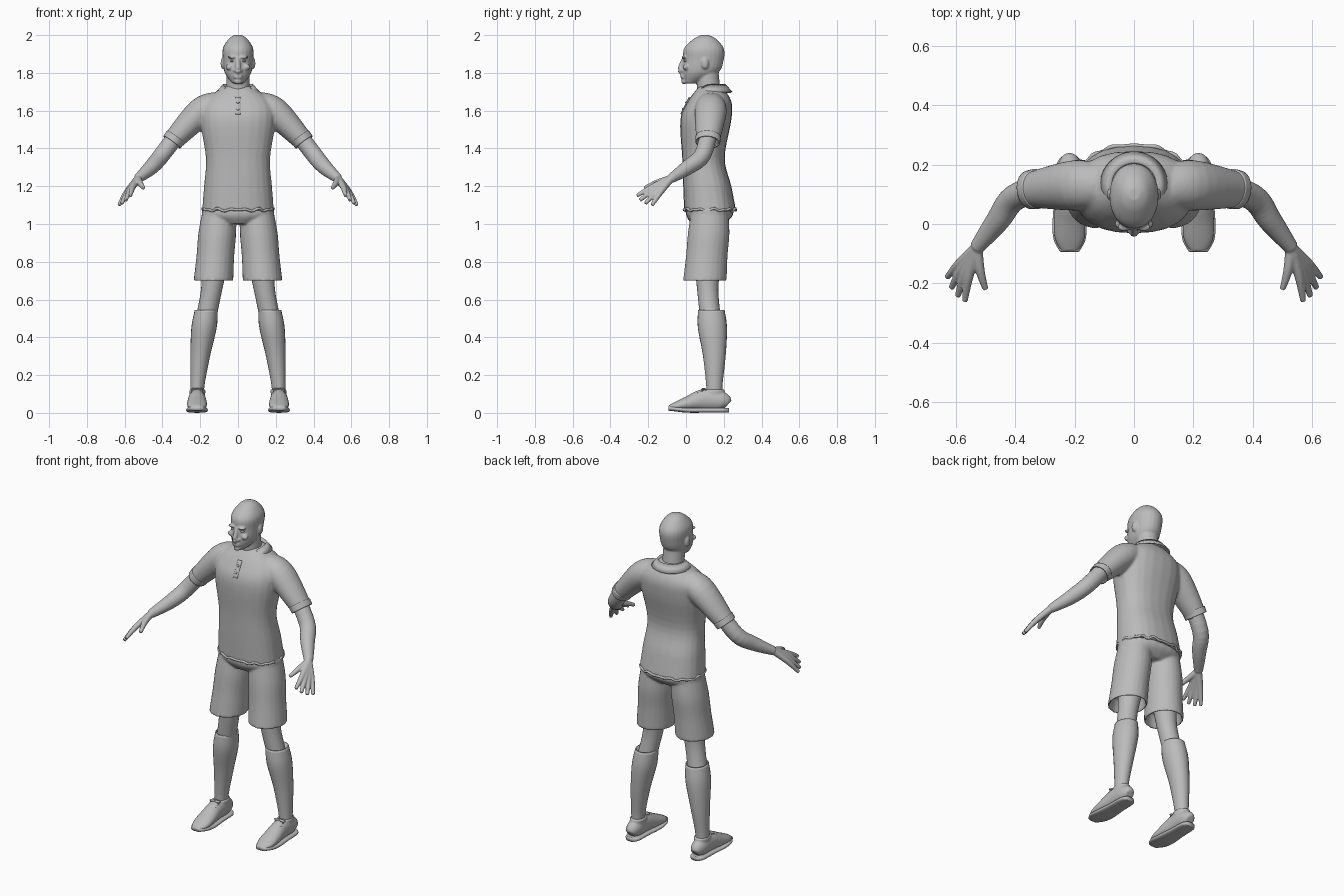
import bpy, bmesh
from math import sin, cos, pi, copysign
from mathutils import Vector, Matrix

cube = bpy.data.objects.get("Cube")
if cube:
    bpy.data.objects.remove(cube, do_unlink=True)

SIDES = (1, -1)
GREY = (.5, .5, .5, 1)
grey = bpy.data.materials.new("plain_grey")
grey.use_nodes = True
grey.diffuse_color = GREY
grey.node_tree.nodes["Principled BSDF"].inputs["Base Color"].default_value = GREY


def squared(angle, power):
    """Point on a unit circle, pushed towards a square when power is below one."""
    return [copysign(abs(value) ** power, value) for value in (cos(angle), sin(angle))]


def spline(rows, steps=5):
    """Smooth curve through every row."""
    points = [Vector(row) for row in rows]
    points = [points[0], *points, points[-1]]
    result = []
    for a, b, c, d in zip(points, points[1:], points[2:], points[3:]):
        for step in range(steps):
            t = step / steps
            bend = (a * 2 - b * 5 + c * 4 - d) * t + (b * 3 - a - c * 3 + d) * (t * t)
            result.append(b + (c - a + bend) * (t / 2))
    return result + [points[-1]]


def tube(bm, rows, side=1, flat=False, power=1, deep=1, hollow=False, count=24):
    """Closed loft through rows of x, y, z and one or two radii."""
    rings = spline(rows)
    centres = [Vector((ring[0] * side, ring[1], ring[2])) for ring in rings]
    sizes = [(ring[3], ring[-1] * deep) for ring in rings]
    frames = []
    for i in range(len(rings)):
        u, v = Vector((1, 0, 0)), Vector((0, 1, 0))
        if not flat:
            along = centres[min(i + 1, len(rings) - 1)] - centres[max(i - 1, 0)]
            u = along.cross(Vector((0, 0, 1))).normalized()
            v = u.cross(along).normalized()
        frames.append((u, v))
    sections = list(zip(centres, sizes, frames))
    if hollow:
        for index, shrink in ((-1, .9), (-4, .8)):
            centre, (across, up), frame = sections[:len(rings)][index]
            sections.append((centre, (across * shrink, up * shrink), frame))
    loops = []
    for centre, (across, up), (u, v) in sections:
        outline = [squared(2 * pi * k / count, power) for k in range(count)]
        loops.append([bm.verts.new(centre + u * across * c + v * up * s) for c, s in outline])
    for low, high in zip(loops, loops[1:]):
        for k in range(count):
            bm.faces.new((low[k - 1], low[k], high[k], high[k - 1]))
    bm.faces.new(loops[0])
    bm.faces.new(loops[-1])


def stack(bm, rows, power):
    """Horizontal sections given as height, half width, front and back."""
    rings = [(0, (front + back) / 2, z, width, (back - front) / 2) for z, width, front, back in rows]
    tube(bm, rings, flat=True, power=power)


def pair(bm, rows, **options):
    for side in SIDES:
        tube(bm, rows, side=side, **options)


def ball(bm, place, size):
    matrix = Matrix.Translation(place) @ Matrix.Diagonal((*size, 1))
    bmesh.ops.create_uvsphere(bm, u_segments=20, v_segments=12, radius=1, matrix=matrix)


def finish(bm, name, voxel=0):
    """Make the object; with a voxel size, its pieces fuse into one skin."""
    bmesh.ops.recalc_face_normals(bm, faces=bm.faces)
    mesh = bpy.data.meshes.new(name)
    bm.to_mesh(mesh)
    bm.free()
    mesh.materials.append(grey)
    mesh.shade_smooth()
    obj = bpy.data.objects.new(name, mesh)
    bpy.context.collection.objects.link(obj)
    if voxel:
        fuse = obj.modifiers.new("fuse", "REMESH")
        fuse.mode, fuse.voxel_size, fuse.use_smooth_shade = "VOXEL", voxel, True
        soften = obj.modifiers.new("soften", "SMOOTH")
        soften.factor, soften.iterations = .5, 4
    return obj


# Head and neck, with the features fused in
bm = bmesh.new()
stack(bm, [(1.745, .03, -.01, .06), (1.8, .07, -.02, .17), (1.87, .08, -.015, .2),
           (1.93, .08, -.01, .2), (1.98, .05, .04, .16), (2, .02, .08, .12)], power=.95)
tube(bm, [(0, .13, 1.64, .07), (0, .12, 1.72, .062), (0, .11, 1.83, .06)], flat=True)
tube(bm, [(0, -.01, 1.88, .01), (0, -.03, 1.82, .015), (0, -.02, 1.805, .015)])
ball(bm, (0, -.01, 1.755), (.02, .015, .015))
for lip in (1.776, 1.788):
    ball(bm, (0, -.018, lip), (.025, .012, .007))
for s in SIDES:
    ball(bm, (s * .016, -.02, 1.813), (.01, .01, .008))
    ball(bm, (s * .032, -.01, 1.883), (.025, .015, .007))
    ball(bm, (s * .045, 0, 1.83), (.02, .016, .016))
    ball(bm, (s * .082, .1, 1.85), (.01, .02, .03))
finish(bm, "head", voxel=.005)

# Eyes
bm = bmesh.new()
for s in SIDES:
    ball(bm, (s * .03, -.003, 1.863), (.014, .01, .006))
finish(bm, "eyes")

# Shirt: torso and open sleeves
bm = bmesh.new()
stack(bm, [(1.07, .19, -.01, .265), (1.2, .18, -.015, .24), (1.35, .17, -.02, .205),
           (1.55, .2, -.03, .24), (1.65, .18, .01, .24), (1.73, .07, .07, .19)], power=.85)
pair(bm, [(.11, .13, 1.64, .07), (.2, .13, 1.59, .085), (.35, .115, 1.435, .06)],
     deep=.9, hollow=True)
finish(bm, "shirt", voxel=.008)

# Sleeve cuffs
bm = bmesh.new()
pair(bm, [(.33, .118, 1.46, .068), (.35, .115, 1.433, .066)], deep=.85, hollow=True)
finish(bm, "sleeve_cuffs")

# Rumpled shirt hem
curve = bpy.data.curves.new("shirt_hem", "CURVE")
curve.dimensions, curve.bevel_depth = "3D", .007
line = curve.splines.new("POLY")
STEPS = 96
line.points.add(STEPS - 1)
line.use_cyclic_u = line.use_smooth = True
for i, point in enumerate(line.points):
    angle = 2 * pi * i / STEPS
    x, y = squared(angle, .85)
    wave = (sin(angle * 11) + sin(angle * 17)) / 250
    point.co = (x * (.185 + wave / 2), .127 + y * (.137 + wave / 2), 1.075 + wave, 1)
curve.materials.append(grey)
bpy.context.collection.objects.link(bpy.data.objects.new("shirt_hem", curve))

# Turned-down collar, open at the front
bm = bmesh.new()
previous = None
SPAN, GAP = 32, .16
for i in range(SPAN + 1):
    angle = GAP + 2 * (pi - GAP) * i / SPAN
    drop = max(cos(angle), 0) ** 2 / 20
    row = [bm.verts.new((radius * sin(angle), .13 - radius * cos(angle), z - drop))
           for radius, z in ((.07, 1.71), (.08, 1.74), (.115, 1.7))]
    if previous:
        for k in range(2):
            bm.faces.new((previous[k], row[k], row[k + 1], previous[k + 1]))
    previous = row
finish(bm, "collar").modifiers.new("cloth", "SOLIDIFY").thickness = .008

# Button strip and buttons
bm = bmesh.new()
top, bottom = Vector((0, .02, 1.67)), Vector((0, -.025, 1.58))
tube(bm, [(*top, .014, .006), (*bottom, .014, .006)])
for part in (.3, .7):
    ball(bm, top.lerp(bottom, part) + Vector((0, -.006, 0)), (.007, .005, .007))
finish(bm, "button_strip")

# Shorts with flared, open legs
bm = bmesh.new()
stack(bm, [(1, .1, .03, .2), (1.05, .19, 0, .25), (1.13, .17, .01, .24)], power=.9)
pair(bm, [(.1, .125, 1.06, .09), (.11, .12, .95, .1), (.12, .11, .83, .1), (.13, .1, .7, .105)],
     flat=True, deep=1.1, hollow=True)
finish(bm, "shorts", voxel=.007)

# Arms: every finger runs from the wrist, so the palm forms where they fuse
bm = bmesh.new()
pair(bm, [(.28, .13, 1.53, .045), (.4, .09, 1.37, .045), (.46, .01, 1.3, .04), (.53, -.08, 1.24, .025)])
wrist, index, little = Vector((.53, -.08, 1.24)), Vector((.57, -.26, 1.15)), Vector((.63, -.18, 1.1))
tips = [Vector((.5, -.22, 1.19))]
for i in range(4):
    tip = index.lerp(little, i / 3)
    tips.append(tip + (tip - wrist).normalized() * sin(pi * i / 3) * .015)
for tip in tips:
    knuckle = wrist.lerp(tip, .55) + Vector((.005, 0, .005))
    pair(bm, [(*wrist, .02), (*knuckle, .016), (*tip, .01)], count=12)
finish(bm, "arms", voxel=.004)

# Bare knees
bm = bmesh.new()
pair(bm, [(.12, .115, .8, .07), (.14, .115, .65, .056), (.17, .13, .5, .055)], flat=True)
finish(bm, "knees")

# Long socks
bm = bmesh.new()
pair(bm, [(.215, .15, .06, .038), (.215, .15, .14, .037), (.2, .15, .3, .052),
          (.18, .14, .45, .067), (.168, .134, .545, .061)], flat=True, deep=1.15, hollow=True)
finish(bm, "socks")

# Shoes and soles share one foot outline of length, half width and half height
FOOT = [(.22, .025, .03), (.19, .042, .05), (.1, .046, .058), (.01, .053, .038),
        (-.05, .05, .024), (-.09, .03, .014)]
bm = bmesh.new()
pair(bm, [(.217, y, high + .012, wide, high) for y, wide, high in FOOT])
pair(bm, [(.215, .145, .06, .04), (.215, .15, .125, .043)], flat=True, deep=1.3)
finish(bm, "shoes", voxel=.006)

bm = bmesh.new()
pair(bm, [(.217, y * 1.03, .014 + max(-y, 0) / 8, wide * 1.08, .013) for y, wide, high in FOOT], power=.7)
finish(bm, "soles")

# Crossed laces and bows
bm = bmesh.new()
for i in range(4):
    y = .01 + i / 40
    z = .08 + y / 2
    for way in SIDES:
        reach = way * .028
        pair(bm, [(.217 - reach, y, z - .006, .004), (.217, y + .01, z + .006, .004),
                  (.217 + reach, y + .02, z, .004)], count=8)
for s in SIDES:
    for way in SIDES:
        ball(bm, (s * .217 + way * .018, .09, .125), (.018, .01, .006))
finish(bm, "laces")
